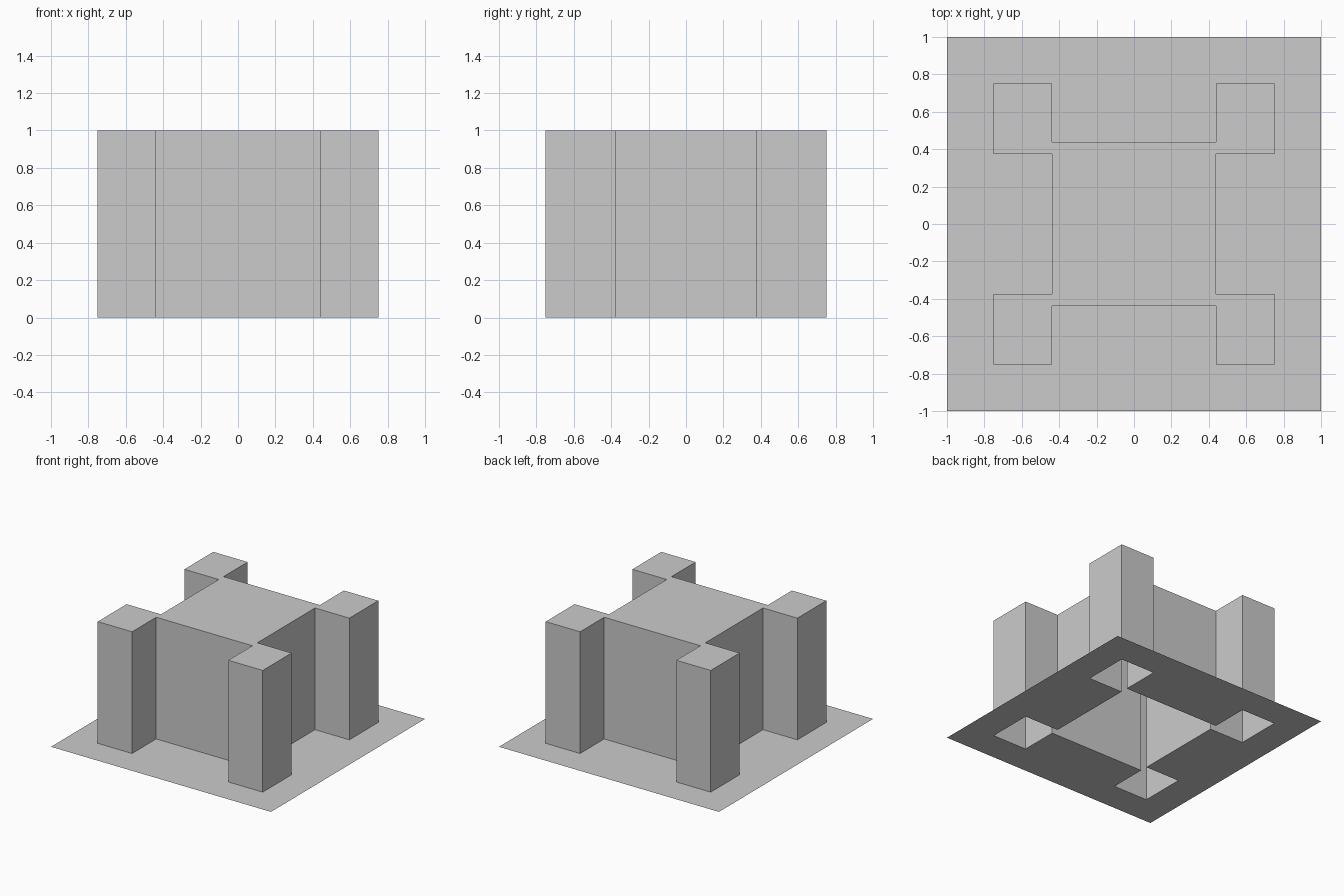
import bpy
import bmesh

if "Cube" in bpy.data.objects:
    bpy.data.objects.remove(bpy.data.objects["Cube"])

S = 0.4375   # half width of the central body
I = 0.375    # inner side of the corner towers
O = 0.75     # outer side of the corner towers
H = 1.0      # height

# Outline of one quarter, counter-clockwise
QUARTER = [(S, I), (O, I), (O, O), (S, O), (S, S)]


def make_object(name, bm):
    mesh = bpy.data.meshes.new(name)
    bm.to_mesh(mesh)
    bm.free()
    obj = bpy.data.objects.new(name, mesh)
    bpy.context.collection.objects.link(obj)
    return obj


# Body: full outline by mirroring the quarter, walls and flat roof, open below
outline = []
for sx, sy in ((1, 1), (-1, 1), (-1, -1), (1, -1)):
    pts = [(sx * x, sy * y) for x, y in QUARTER]
    outline += pts if sx * sy > 0 else pts[::-1]

bm = bmesh.new()
low = [bm.verts.new((x, y, 0)) for x, y in outline]
high = [bm.verts.new((x, y, H)) for x, y in outline]
n = len(outline)
for i in range(n):
    j = (i + 1) % n
    bm.faces.new((low[i], low[j], high[j], high[i]))
bm.faces.new(high)
make_object("castle_body", bm)

# Base sheet: one quarter around the opening, mirrored on x and y
bm = bmesh.new()
quarter = [(S, 0), (1, 0), (1, 1), (0, 1), (0, S)] + QUARTER[::-1]
bm.faces.new([bm.verts.new((x, y, 0)) for x, y in quarter])
base = make_object("base_sheet", bm)
mirror = base.modifiers.new("mirror", 'MIRROR')
mirror.use_axis = (True, True, False)
